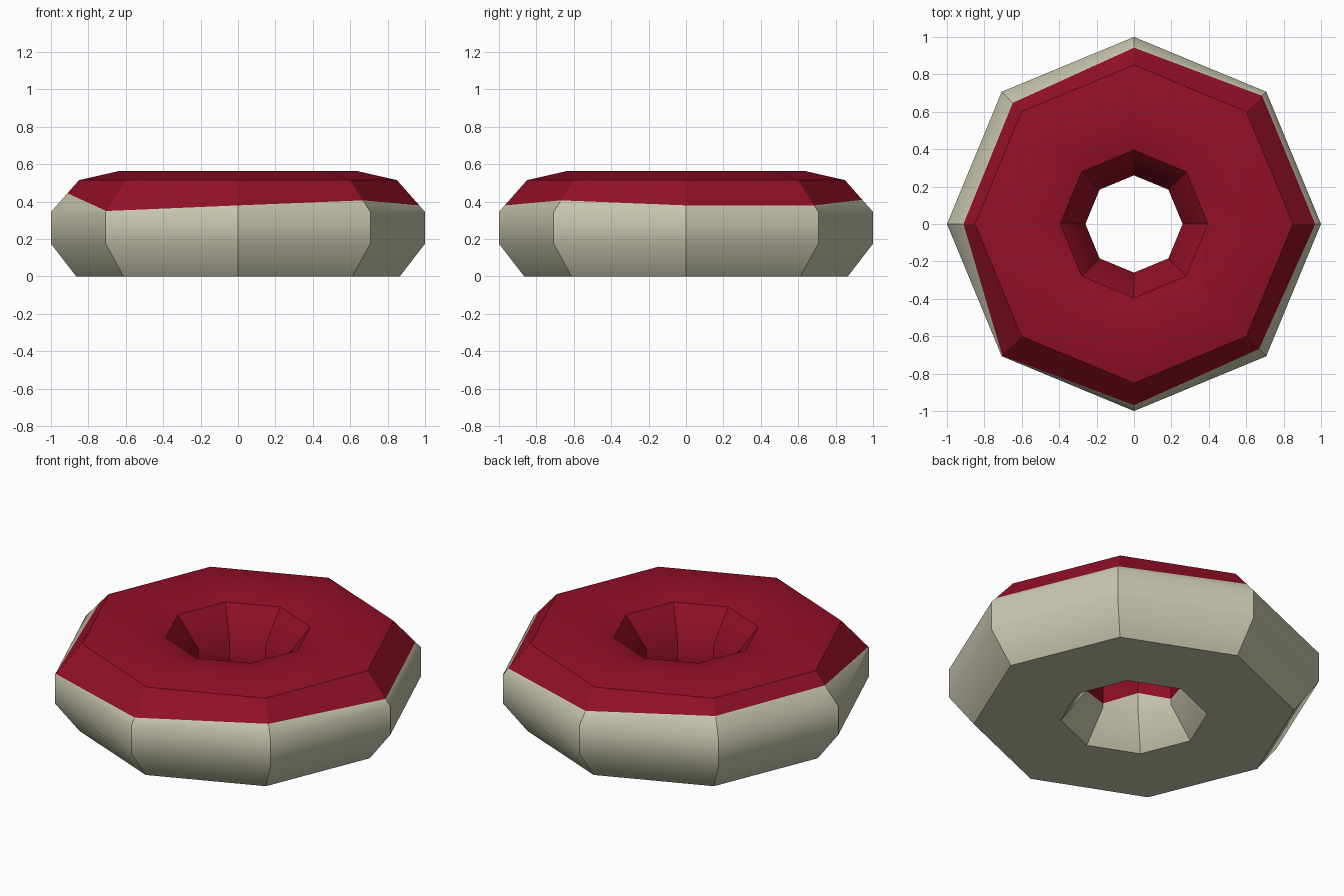
import bpy, bmesh, math

cube = bpy.data.objects.get("Cube")
if cube:
    bpy.data.objects.remove(cube, do_unlink=True)


def make_material(name, rgb):
    mat = bpy.data.materials.new(name)
    mat.use_nodes = True
    mat.diffuse_color = (*rgb, 1)
    mat.node_tree.nodes["Principled BSDF"].inputs["Base Color"].default_value = (*rgb, 1)
    return mat


SIDES = 8
# Uneven lower edge of the glaze per corner, counter-clockwise from +x
outer_glaze = [0.38, 0.38, 0.41, 0.44, 0.445, 0.35, 0.38, 0.407]
inner_glaze = [0.20, 0.24, 0.18, 0.18, 0.21, 0.30, 0.20, 0.18]


def cross_section(i):
    """Closed ring profile (radius, height) at corner i."""
    z_out, z_in = outer_glaze[i], inner_glaze[i]
    r_out = 1.0 - 0.15 * (z_out - 0.345) / 0.17
    return [(0.865, 0), (1.0, 0.175), (1.0, 0.345), (r_out, z_out),
            (0.85, 0.515), (0.63, 0.565), (0.395, 0.515), (0.26, 0.345),
            (0.26, z_in), (0.26, 0.175), (0.395, 0)]


GLAZED = range(3, 8)   # profile segments covered in glaze

# Ring body: the profile swept around eight corners
bm = bmesh.new()
rings = []
for i in range(SIDES):
    a = math.tau * i / SIDES
    rings.append([bm.verts.new((r * math.cos(a), r * math.sin(a), z))
                  for r, z in cross_section(i)])
count = len(rings[0])
for i in range(SIDES):
    here, there = rings[i], rings[(i + 1) % SIDES]
    for j in range(count):
        k = (j + 1) % count
        face = bm.faces.new((here[j], there[j], there[k], here[k]))
        face.material_index = 1 if j in GLAZED else 0
bmesh.ops.recalc_face_normals(bm, faces=bm.faces)

mesh = bpy.data.meshes.new("ring_doughnut")
bm.to_mesh(mesh)
bm.free()
mesh.materials.append(make_material("pale_dough", (0.58, 0.57, 0.43)))
mesh.materials.append(make_material("red_glaze", (0.29, 0.005, 0.02)))
obj = bpy.data.objects.new("ring_doughnut", mesh)
bpy.context.collection.objects.link(obj)

# Sharp corners around the ring, soft bulge up the side walls
bpy.ops.object.select_all(action='DESELECT')
obj.select_set(True)
bpy.context.view_layer.objects.active = obj
bpy.ops.object.shade_smooth_by_angle(angle=math.radians(30))
for edge in mesh.edges:
    a, b = (mesh.vertices[v].co for v in edge.vertices)
    same_ring = abs(a.xy.length - b.xy.length) < 0.001 and abs(a.z - b.z) < 0.001
    if same_ring and (a.xy - b.xy).length > 0.1 and 0.1 < a.z < 0.4:
        edge.use_edge_sharp = False
